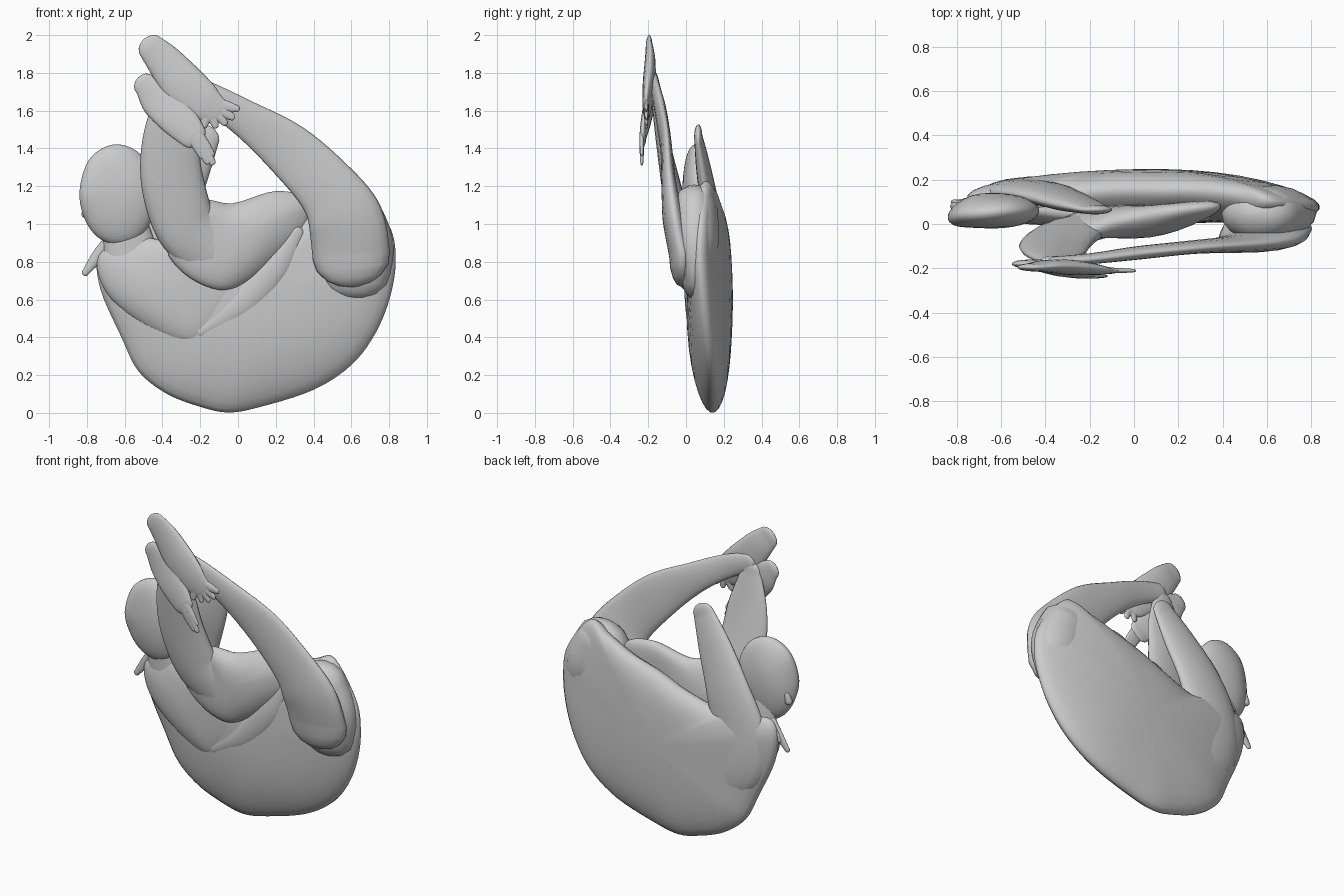
import bpy, bmesh, math
from mathutils import Vector


def spline(pts, n, closed=False):
    """Catmull-Rom resampling of a list of tuples."""
    P = [Vector(p) for p in pts]
    m = len(P)
    get = (lambda i: P[i % m]) if closed else (lambda i: P[max(0, min(m - 1, i))])
    out = []
    for i in range(m if closed else m - 1):
        a, b, c, d = get(i - 1), get(i), get(i + 1), get(i + 2)
        for k in range(n):
            t = k / n
            out.append(0.5 * (2 * b + (c - a) * t + (2 * a - 5 * b + 4 * c - d) * t * t
                              + (3 * b - a - 3 * c + d) * t ** 3))
    if not closed:
        out.append(P[-1].copy())
    return out


def skin(name, rings):
    """Bridge equal rings of points and close both ends."""
    bm = bmesh.new()
    R = [[bm.verts.new(p) for p in r] for r in rings]
    n = len(R[0])
    for a, b in zip(R, R[1:]):
        for i in range(n):
            bm.faces.new((a[i], a[(i + 1) % n], b[(i + 1) % n], b[i]))
    bm.faces.new(R[0])
    bm.faces.new(R[-1])
    bmesh.ops.recalc_face_normals(bm, faces=bm.faces)
    me = bpy.data.meshes.new(name)
    bm.to_mesh(me)
    bm.free()
    for p in me.polygons:
        p.use_smooth = True
    ob = bpy.data.objects.new(name, me)
    bpy.context.collection.objects.link(ob)
    return ob


def limb(name, stations, sides=18, steps=6):
    """Flattened tube; station = (x, z, y, half width, half depth)."""
    path = spline([(s[0], s[2], s[1]) for s in stations], steps)
    size = spline([(s[3], s[4], 0) for s in stations], steps)
    rings = []
    last = len(path) - 1

    def ring(c, t, s, k):
        nrm = Vector((-t.z, 0, t.x))
        return [c + nrm * (s.x * k * math.cos(a)) + Vector((0, s.y * k * math.sin(a), 0))
                for a in (2 * math.pi * i / sides for i in range(sides))]

    caps = [math.radians(q) for q in (85, 65, 45, 22)]
    for i, (c, s) in enumerate(zip(path, size)):
        t = path[min(last, i + 1)] - path[max(0, i - 1)]
        t.y = 0
        t.normalize()
        if i == 0:
            for q in caps:
                rings.append(ring(c - t * s.x * 0.8 * math.sin(q), t, s, math.cos(q)))
        rings.append(ring(c, t, s, 1))
        if i == last:
            for q in reversed(caps):
                rings.append(ring(c + t * s.x * 0.8 * math.sin(q), t, s, math.cos(q)))
    return skin(name, rings)


def pillow(name, outline, centre, yc, half, steps=5, soft=0.6):
    """Lens bulging from an outline of (x, z, y of the rim), rounder towards its middle."""
    rim = spline([(x, y, z) for x, z, y in outline], steps, True)
    mid = Vector((centre[0], yc, centre[1]))
    mean = sum(((p - mid).length for p in rim)) / len(rim)
    rings = []
    for q in range(-85, 86, 10):
        a = math.radians(q)
        s = math.sin(a)
        ring = []
        for p in rim:
            v = p - mid
            flat = Vector((v.x, 0, v.z)).normalized() * (mean * soft + v.length * (1 - soft))
            v = v.lerp(flat, s ** 4)
            ring.append(mid + v * math.cos(a) + Vector((0, half * s, 0)))
        rings.append(ring)
    return skin(name, rings)


# curled torso
pillow("torso", [
    (-0.75, 0.84, .12), (-0.73, 0.65, .12), (-0.62, 0.40, .13), (-0.53, 0.22, .14),
    (-0.38, 0.10, .14), (-0.20, 0.03, .14), (-0.05, 0.00, .14), (0.12, 0.03, .14),
    (0.40, 0.12, .14), (0.60, 0.25, .13), (0.73, 0.42, .11), (0.81, 0.62, .09),
    (0.838, 0.82, .075), (0.80, 1.00, .08), (0.63, 1.22, .10), (0.48, 1.17, .13),
    (0.30, 1.10, .15), (0.10, 1.04, .15), (-0.10, 0.96, .15), (-0.33, 0.90, .13),
    (-0.52, 0.95, .11), (-0.68, 0.93, .11)], (0.08, 0.60), 0.125, 0.123)

# head, neck, nose
pillow("head", [
    (-0.67, 1.42, .05), (-0.79, 1.34, .04), (-0.84, 1.17, .03), (-0.81, 1.02, .05),
    (-0.73, 0.92, .06), (-0.61, 0.89, .06), (-0.50, 0.95, .06), (-0.43, 1.10, .06),
    (-0.45, 1.27, .06), (-0.54, 1.39, .06)], (-0.64, 1.16), 0.06, 0.08)
limb("neck", [(-0.60, 1.0, .08, .12, .05), (-0.55, 0.75, .10, .16, .07)])
limb("nose", [(-0.79, 1.10, .08, .02, .02), (-0.805, 1.05, .08, .025, .02)], 10, 3)

# small hand below the chin
limb("chin_hand", [(-0.66, 0.91, .09, .05, .03), (-0.74, 0.83, .10, .035, .015),
                   (-0.81, 0.74, .10, .018, .01)], 10)
limb("chin_finger", [(-0.70, 0.87, .11, .03, .015), (-0.74, 0.83, .11, .02, .01),
                     (-0.76, 0.79, .11, .012, .008)], 10)

# raised limb and shoulder on the back side
limb("back_limb", [(-0.175, 1.46, .065, .08, .022), (-0.275, 1.28, .095, .125, .04),
                   (-0.40, 1.04, .135, .165, .05), (-0.48, 0.80, .14, .20, .065),
                   (-0.43, 0.60, .14, .24, .075), (-0.30, 0.45, .14, .20, .075)])

# folded limb across the front
limb("front_folded_limb", [
    (-0.36, 1.70, -.165, .07, .022), (-0.36, 1.48, -.13, .14, .035),
    (-0.35, 1.24, -.085, .165, .05), (-0.28, 1.00, -.035, .165, .065),
    (-0.15, 0.87, .00, .16, .065)])
pillow("front_folded_thigh", [
    (-0.38, 0.90, -.02), (-0.29, 0.74, -.01), (-0.10, 0.65, 0.0), (0.06, 0.70, .02),
    (0.22, 0.83, .04), (0.36, 0.98, .07), (0.38, 1.13, .08), (0.20, 1.175, .06),
    (-0.03, 1.11, .02), (-0.22, 1.12, -.03)], (-0.02, 0.92), 0.01, 0.075)
pillow("front_shoulder", [
    (-0.74, 0.83, .09), (-0.70, 0.64, .09), (-0.50, 0.46, .08), (-0.25, 0.36, .06),
    (-0.10, 0.46, .05), (0.0, 0.62, .04), (-0.12, 0.80, .03), (-0.35, 0.90, .05),
    (-0.58, 0.93, .08)], (-0.38, 0.66), 0.07, 0.075)
limb("front_band", [(-0.20, 0.43, .055, .05, .04), (0.02, 0.58, .04, .09, .045),
                    (0.19, 0.77, .035, .09, .045), (0.30, 0.95, .05, .06, .04)])

# hip and leg sweeping up to the feet
limb("hip", [(0.61, 0.76, .055, .20, .09), (0.62, 0.90, .05, .20, .125),
             (0.57, 1.06, .045, .18, .125)])
limb("raised_leg", [
    (0.60, 0.83, -.02, .205, .07), (0.57, 1.02, -.065, .20, .058),
    (0.47, 1.19, -.09, .165, .04), (0.26, 1.40, -.105, .14, .03),
    (0.02, 1.57, -.13, .095, .03), (-0.18, 1.685, -.155, .075, .025),
    (-0.34, 1.75, -.17, .06, .025)])

# feet with toes: (path, toe ends, toe root)
feet = [
    ("upper", [(-0.46, 1.935, -.195, .073, .018), (-0.39, 1.86, -.19, .095, .028),
               (-0.29, 1.74, -.195, .115, .034), (-0.19, 1.65, -.205, .105, .026),
               (-0.13, 1.61, -.21, .08, .016)],
     [(-0.005, 1.61), (-0.03, 1.565), (-0.07, 1.535), (-0.12, 1.52), (-0.18, 1.52)],
     (-0.15, 1.64), -.21),
    ("lower", [(-0.495, 1.74, -.18, .062, .018), (-0.42, 1.67, -.185, .105, .025),
               (-0.32, 1.56, -.21, .10, .026), (-0.24, 1.47, -.228, .075, .018)],
     [(-0.135, 1.325), (-0.16, 1.33), (-0.19, 1.36), (-0.14, 1.37)],
     (-0.24, 1.49), -.234)]
for label, path, tips, root, y in feet:
    limb(label + "_foot", path)
    for i, (x, z) in enumerate(tips):
        rx, rz = root[0] + (x - root[0]) * .2, root[1] + (z - root[1]) * .2
        limb(f"{label}_toe_{i + 1}", [(rx, rz, y, .04, .012),
                                      ((rx + x) / 2, (rz + z) / 2, y, .032, .012),
                                      (x, z, y, .018, .008)], 10, 3)
